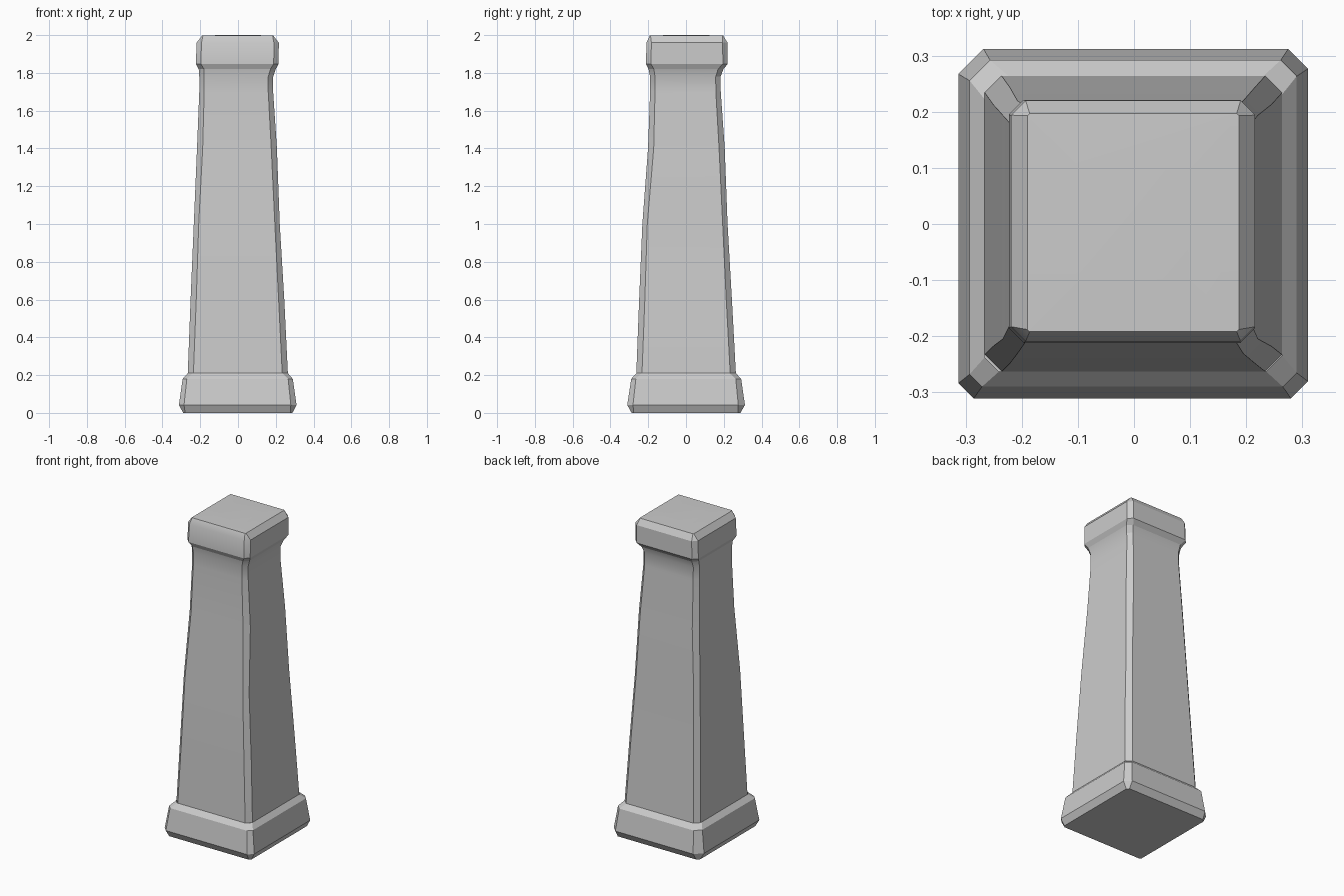
import bpy, bmesh, math

if "Cube" in bpy.data.objects:
    bpy.data.objects.remove(bpy.data.objects["Cube"])


def ring(bm, z, x0, x1, y0, y1, chamfer, weights):
    """Chamfered rectangle; weights vary the worn corners (FL, FR, BR, BL)."""
    a, b, c, d = [chamfer * w for w in weights]
    pts = [(x0 + a, y0), (x1 - b, y0), (x1, y0 + b), (x1, y1 - c),
           (x1 - c, y1), (x0 + d, y1), (x0, y1 - d), (x0, y0 + a)]
    return [bm.verts.new((x, y, z)) for x, y in pts]


def loft(name, sections, weights, bottom=False, top=False):
    bm = bmesh.new()
    rings = [ring(bm, *s, weights) for s in sections]
    for lo, hi in zip(rings, rings[1:]):
        for i in range(8):
            j = (i + 1) % 8
            bm.faces.new((lo[i], lo[j], hi[j], hi[i]))
    if bottom:
        bm.faces.new(rings[0][::-1])
    if top:
        bm.faces.new(rings[-1])
    mesh = bpy.data.meshes.new(name)
    bm.to_mesh(mesh)
    bm.free()
    obj = bpy.data.objects.new(name, mesh)
    bpy.context.collection.objects.link(obj)
    bpy.ops.object.select_all(action='DESELECT')
    obj.select_set(True)
    bpy.context.view_layer.objects.active = obj
    bpy.ops.object.shade_smooth_by_angle(angle=math.radians(25))
    return obj


# Section format: z, x min, x max, y min, y max, chamfer
foot = (0.21, -0.266, 0.264, -0.263, 0.264, 0.03)
neck = (1.82, -0.208, 0.2, -0.198, 0.198, 0.028)

# Flared plinth with bevelled lower and upper edges
loft("plinth", [
    (0.0, -0.29, 0.288, -0.288, 0.288, 0.012),
    (0.042, -0.313, 0.31, -0.311, 0.312, 0.032),
    (0.18, -0.293, 0.29, -0.29, 0.292, 0.026),
    foot,
], (0.85, 0.95, 1.1, 1.4), bottom=True)

# Tapering shaft with slightly worn, uneven sides
loft("shaft", [
    foot,
    (0.6, -0.251, 0.245, -0.248, 0.243, 0.03),
    (1.0, -0.234, 0.221, -0.231, 0.22, 0.026),
    (1.4, -0.217, 0.206, -0.201, 0.205, 0.03),
    (1.7, -0.205, 0.186, -0.19, 0.184, 0.026),
    (1.78, -0.205, 0.186, -0.19, 0.183, 0.026),
    neck,
], (1.0, 1.0, 1.0, 1.0))

# Bevelled cap
loft("cap", [
    neck,
    (1.848, -0.223, 0.215, -0.212, 0.221, 0.026),
    (1.96, -0.219, 0.216, -0.209, 0.22, 0.026),
    (1.997, -0.19, 0.187, -0.192, 0.197, 0.004),
    (2.0, -0.1, 0.1, -0.1, 0.1, 0.004),
], (1.0, 1.0, 1.0, 1.0), top=True)
